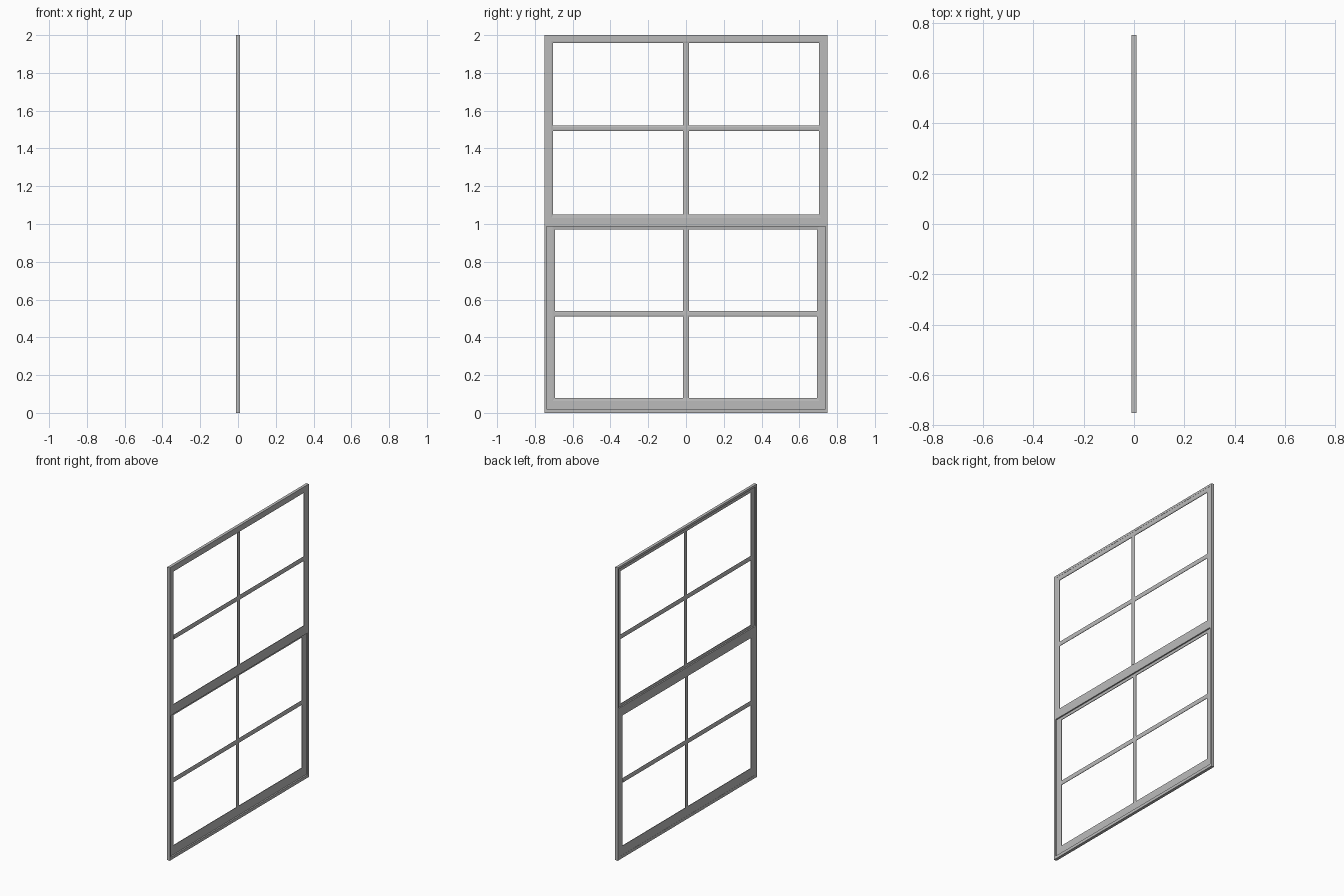
import bpy
import bmesh

cube = bpy.data.objects.get("Cube")
if cube:
    bpy.data.objects.remove(cube, do_unlink=True)

GREY = (0.5, 0.5, 0.5, 1.0)
paint = bpy.data.materials.new("grey_paint")
paint.use_nodes = True
paint.diffuse_color = GREY
paint.node_tree.nodes["Principled BSDF"].inputs["Base Color"].default_value = GREY


def finish(name, bm):
    bmesh.ops.recalc_face_normals(bm, faces=bm.faces)
    mesh = bpy.data.meshes.new(name)
    bm.to_mesh(mesh)
    bm.free()
    mesh.materials.append(paint)
    obj = bpy.data.objects.new(name, mesh)
    bpy.context.collection.objects.link(obj)
    return obj


def mitred_frame(name, outer, inner, profile):
    """Sweep a closed profile of (inset fraction, x) round a rectangle.
    outer and inner are (half width, bottom, top)."""
    bm = bmesh.new()
    rings = []
    for t, x in profile:
        w, lo, hi = [a + (b - a) * t for a, b in zip(outer, inner)]
        rings.append([bm.verts.new((x, y, z))
                      for y, z in ((-w, lo), (w, lo), (w, hi), (-w, hi))])
    for a, b in zip(rings, rings[1:] + rings[:1]):
        for i in range(4):
            j = (i + 1) % 4
            bm.faces.new((a[i], a[j], b[j], b[i]))
    return finish(name, bm)


def glazing_bar(name, start, end, x0, x1, half=0.015):
    """Bar with chamfered long edges, running along y or z."""
    bm = bmesh.new()
    upright = start[0] == end[0]
    c = 0.002
    section = [(-half, x0 + c), (-half + 0.008, x0), (half - 0.008, x0), (half, x0 + c),
               (half, x1 - c), (half - 0.008, x1), (-half + 0.008, x1), (-half, x1 - c)]
    ends = []
    for y, z in (start, end):
        ends.append([bm.verts.new((x, y + s, z) if upright else (x, y, z + s))
                     for s, x in section])
    n = len(section)
    for i in range(n):
        j = (i + 1) % n
        bm.faces.new((ends[0][i], ends[0][j], ends[1][j], ends[1][i]))
    for cap in ends:
        bm.faces.new(cap)
    return finish(name, bm)


def sash(name, outer, inner, back, front, bar_z):
    """Moulded sash with one upright and one cross glazing bar."""
    c = 0.0025
    mitred_frame(name + "_frame", outer, inner,
                 [(0, back), (0.7, back), (1, back + c),
                  (1, front - c), (0.7, front), (0, front)])
    w, lo, hi = inner
    x0, x1 = back + 0.001, front - 0.001
    glazing_bar(name + "_upright_bar", (0, lo), (0, hi), x0, x1)
    glazing_bar(name + "_cross_bar", (-w, bar_z), (w, bar_z), x0, x1)


# Outer casing
mitred_frame("casing", (0.75, 0, 2), (0.738, 0.02, 1.985),
             [(0, -0.01), (1, -0.01), (1, 0.01), (0, 0.01)])

# Upper sash sits towards +x, lower sash slides behind it
sash("upper_sash", (0.738, 0.987, 1.985), (0.703, 1.05, 1.957), 0.0, 0.009, 1.507)
sash("lower_sash", (0.738, 0.02, 1.035), (0.693, 0.08, 0.97), -0.009, 0.0, 0.525)
